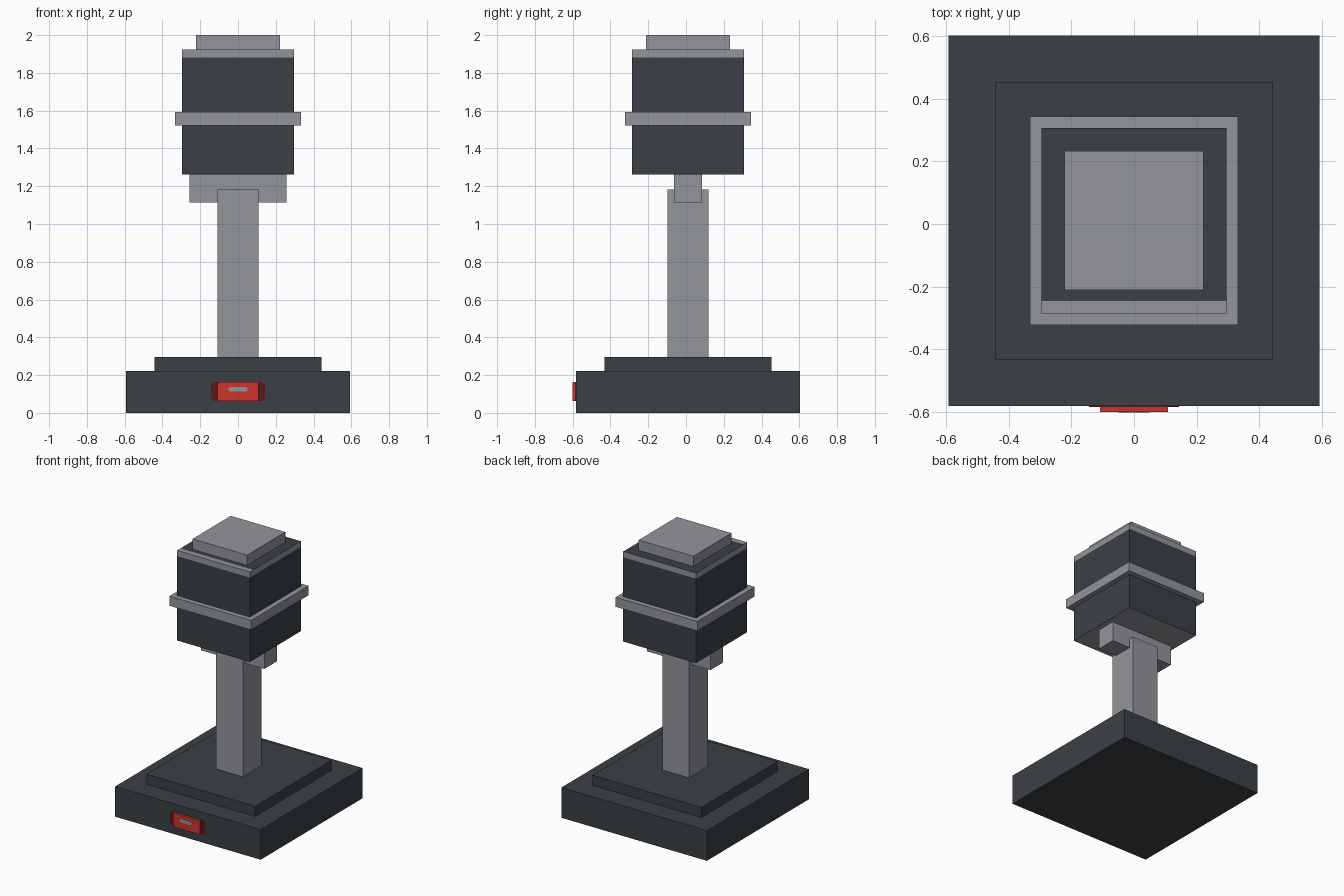
import bpy, bmesh
from mathutils import Vector

if "Cube" in bpy.data.objects:
    bpy.data.objects.remove(bpy.data.objects["Cube"], do_unlink=True)

YC = 0.0105  # stand axis; the button sticks out at the front


def material(name, rgb):
    m = bpy.data.materials.new(name)
    m.use_nodes = True
    m.diffuse_color = (*rgb, 1)
    bsdf = next(n for n in m.node_tree.nodes if n.type == 'BSDF_PRINCIPLED')
    bsdf.inputs["Base Color"].default_value = (*rgb, 1)
    return m


LIGHT = material("light grey", (0.29, 0.30, 0.33))
DARK = material("charcoal", (0.044, 0.051, 0.060))
RED = material("red", (0.62, 0.033, 0.025))
DARK_RED = material("dark red", (0.09, 0.010, 0.010))


def finish(name, bm, mats):
    bmesh.ops.recalc_face_normals(bm, faces=bm.faces)
    me = bpy.data.meshes.new(name)
    bm.to_mesh(me)
    bm.free()
    for m in mats:
        me.materials.append(m)
    ob = bpy.data.objects.new(name, me)
    bpy.context.collection.objects.link(ob)
    return ob


def box(name, hx, hy, z0, z1, mats, cut_y=None, rule=None):
    """Box on the stand axis; rule(face) picks the material slot."""
    bm = bmesh.new()
    bmesh.ops.create_cube(bm, size=1)
    for v in bm.verts:
        v.co = Vector((v.co.x * 2 * hx, v.co.y * 2 * hy + YC,
                       z0 + (v.co.z + 0.5) * (z1 - z0)))
    if cut_y is not None:
        bmesh.ops.bisect_plane(bm, geom=bm.verts[:] + bm.edges[:] + bm.faces[:],
                               plane_co=(0, cut_y, 0), plane_no=(0, 1, 0))
    bm.normal_update()
    if rule:
        for f in bm.faces:
            f.material_index = rule(f)
    return finish(name, bm, mats)


def plate(name, hx, z0, z1, chamfer, y_front, y_back, mat):
    """Front-facing plate with clipped corners."""
    c = chamfer
    half = [(hx - c, z0), (hx, z0 + c), (hx, z1 - c), (hx - c, z1)]
    outline = half + [(-x, z) for x, z in reversed(half)]
    bm = bmesh.new()
    face = bm.faces.new([bm.verts.new((x, y_front, z)) for x, z in outline])
    ext = bmesh.ops.extrude_face_region(bm, geom=[face], use_keep_orig=True)
    for v in ext["geom"]:
        if isinstance(v, bmesh.types.BMVert):
            v.co.y = y_back
    return finish(name, bm, [mat])


# Stepped base and column
box("base", 0.592, 0.592, 0, 0.222, [DARK])
box("base_step", 0.443, 0.443, 0.222, 0.296, [DARK])
box("column", 0.109, 0.109, 0.296, 1.183, [LIGHT])
box("cross_bracket", 0.258, 0.073, 1.115, 1.264, [LIGHT])

# Head: dark body with a light underside
box("head", 0.296, 0.296, 1.262, 1.882, [DARK, LIGHT],
    rule=lambda f: int(f.normal.z < -0.5))
box("head_ring", 0.333, 0.333, 1.522, 1.592, [LIGHT])

# Light rim with a dark top that stops short of the front edge
box("head_rim", 0.296, 0.296, 1.882, 1.924, [LIGHT, DARK], cut_y=-0.246,
    rule=lambda f: int(f.normal.z > 0.5 and f.calc_center_median().y > -0.246))
box("head_cap", 0.222, 0.222, 1.924, 2.0, [LIGHT])

# Button on the front of the base
plate("button_surround", 0.143, 0.062, 0.164, 0.016, -0.5845, -0.575, DARK_RED)
plate("button", 0.109, 0.062, 0.164, 0.0005, -0.600, -0.575, RED)
plate("button_light", 0.05, 0.112, 0.138, 0.008, -0.602, -0.595, LIGHT)
